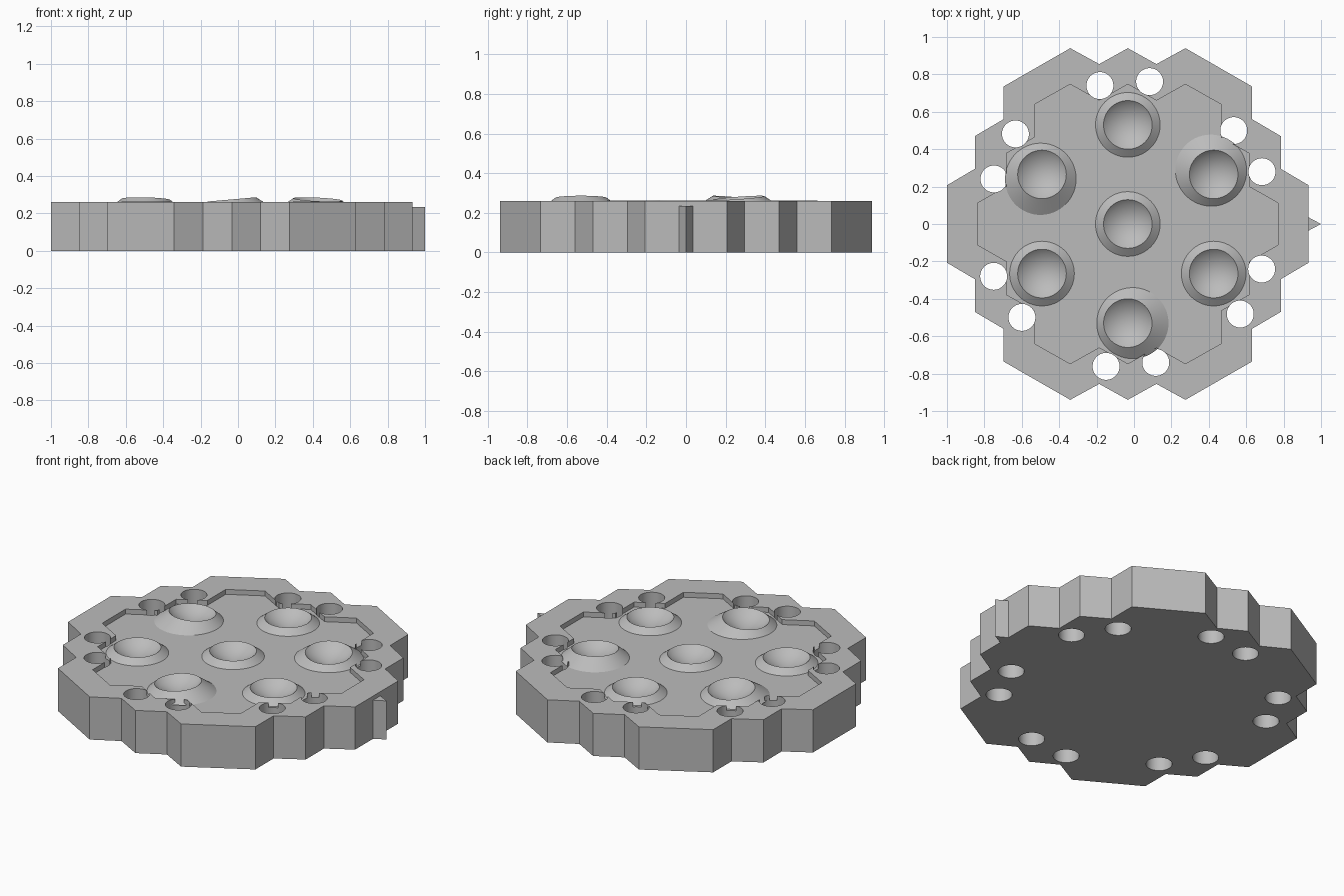
import bpy, bmesh
from math import cos, sin, pi, radians
from mathutils import Vector, Matrix

cube = bpy.data.objects.get("Cube")
if cube:
    bpy.data.objects.remove(cube)

CX, TOP, FLOOR = -0.033, 0.26, 0.23
SEGMENTS = 64

grey = bpy.data.materials.new("plain_grey")
grey.use_nodes = True
grey.diffuse_color = (0.5, 0.5, 0.5, 1)
grey.node_tree.nodes["Principled BSDF"].inputs["Base Color"].default_value = (0.5, 0.5, 0.5, 1)


def add_object(name, bm):
    mesh = bpy.data.meshes.new(name)
    bm.to_mesh(mesh)
    bm.free()
    mesh.materials.append(grey)
    obj = bpy.data.objects.new(name, mesh)
    bpy.context.collection.objects.link(obj)
    return obj


def add_prism(bm, points, z0, z1):
    """Extrude a closed outline, given counter-clockwise."""
    low = [bm.verts.new((x, y, z0)) for x, y in points]
    high = [bm.verts.new((x, y, z1)) for x, y in points]
    bm.faces.new(low[::-1])
    bm.faces.new(high)
    for i in range(len(points)):
        j = (i + 1) % len(points)
        bm.faces.new((low[i], low[j], high[j], high[i]))


def four_fold(quarter):
    """Mirror a quarter outline (right side to back centre) all round."""
    half = quarter + [(-x, y) for x, y in quarter[-2::-1]]
    return [(x + CX, y) for x, y in half + [(-x, -y) for x, y in half]]


def circle(x, y, r, n=SEGMENTS):
    return [(x + r * cos(2 * pi * i / n), y + r * sin(2 * pi * i / n)) for i in range(n)]


def lathe(bm, profile):
    verts = [bm.verts.new((r, 0, z)) for r, z in profile]
    edges = [bm.edges.new(pair) for pair in zip(verts, verts[1:])]
    bmesh.ops.spin(bm, geom=verts + edges, cent=(0, 0, 0), axis=(0, 0, 1),
                   angle=2 * pi, steps=SEGMENTS, use_duplicate=False)
    bmesh.ops.remove_doubles(bm, verts=bm.verts, dist=0.0001)


def smooth(obj):
    bpy.ops.object.select_all(action="DESELECT")
    obj.select_set(True)
    bpy.context.view_layer.objects.active = obj
    bpy.ops.object.shade_smooth_by_angle(angle=radians(25))


# Plate with a stepped hexagonal-cell outline
outer = four_fold([(0.967, 0.207), (0.818, 0.295), (0.818, 0.47), (0.665, 0.56),
                   (0.665, 0.735), (0.308, 0.94), (0.153, 0.855), (0, 0.94)])
inner = four_fold([(0.803, 0.112), (0.648, 0.2), (0.648, 0.378), (0.498, 0.463),
                   (0.498, 0.64), (0.308, 0.747), (0.153, 0.66), (0, 0.747)])
bm = bmesh.new()
add_prism(bm, outer, 0, TOP)
plate = add_object("plate", bm)

# Cup positions: centre plus six around, with the uphill direction of the tilted ones
cups = [("centre", 0, 0, None)]
tilts = {2: (-0.3, -1), 0: (-0.55, 0.83), 4: (1, 0)}
for k in range(6):
    a = radians(30 + 60 * k)
    cups.append((f"outer_{k + 1}", 0.53 * cos(a), 0.53 * sin(a), tilts.get(k)))

# Cutters: shallow recess, through holes, seats under the cups
recess = bmesh.new()
add_prism(recess, inner, FLOOR, TOP + 0.1)
holes = bmesh.new()
for k in range(6):
    for angle, radius in ((21.3, 0.77), (41.4, 0.755)):
        a = radians(angle + 60 * k)
        add_prism(holes, circle(CX + radius * cos(a), radius * sin(a), 0.072), -0.1, TOP + 0.1)
seats = bmesh.new()
for _, x, y, _ in cups:
    add_prism(seats, circle(CX + x, y, 0.116), 0.16, TOP + 0.1)
for name, cutter_bm in (("recess", recess), ("holes", holes), ("seats", seats)):
    cutter = add_object(name + "_cutter", cutter_bm)
    cutter.hide_render = True
    cutter.hide_set(True)
    mod = plate.modifiers.new(name, "BOOLEAN")
    mod.operation, mod.solver, mod.object = "DIFFERENCE", "EXACT", cutter

# Apply the cuts and drop the cutters
evaluated = plate.evaluated_get(bpy.context.evaluated_depsgraph_get())
plate.data = bpy.data.meshes.new_from_object(evaluated)
plate.modifiers.clear()
for obj in [o for o in bpy.data.objects if o.name.endswith("_cutter")]:
    bpy.data.objects.remove(obj)
smooth(plate)

# Cups: conical skirt trimmed at the recess floor, with a funnel-shaped bowl
for name, x, y, uphill in cups:
    bm = bmesh.new()
    z, turn = 0.263, Matrix.Identity(4)
    if uphill:
        z = 0.275
        turn = Matrix.Rotation(radians(5), 4, Vector((uphill[1], -uphill[0], 0)))
    place = Matrix.Translation((CX + x, y, z)) @ turn
    lathe(bm, [(0.13, 0), (0.234, -0.08)])
    bm.transform(place)
    bmesh.ops.bisect_plane(bm, geom=bm.verts[:] + bm.edges[:] + bm.faces[:],
                           plane_co=(0, 0, FLOOR), plane_no=(0, 0, 1), clear_inner=True)
    bm.transform(place.inverted())
    lathe(bm, [(0, -0.07), (0.104, -0.025), (0.13, 0)])
    bmesh.ops.recalc_face_normals(bm, faces=bm.faces)
    if max(bm.faces, key=lambda f: -f.calc_center_median().xy.length).normal.z < 0:
        bmesh.ops.reverse_faces(bm, faces=bm.faces)
    bm.transform(place)
    smooth(add_object("cup_" + name, bm))

# Small pointed key on the side
bm = bmesh.new()
add_prism(bm, [(0.92, -0.035), (0.934, -0.035), (1.0, 0), (0.934, 0.035), (0.92, 0.035)], 0, 0.235)
add_object("side_key", bm)
